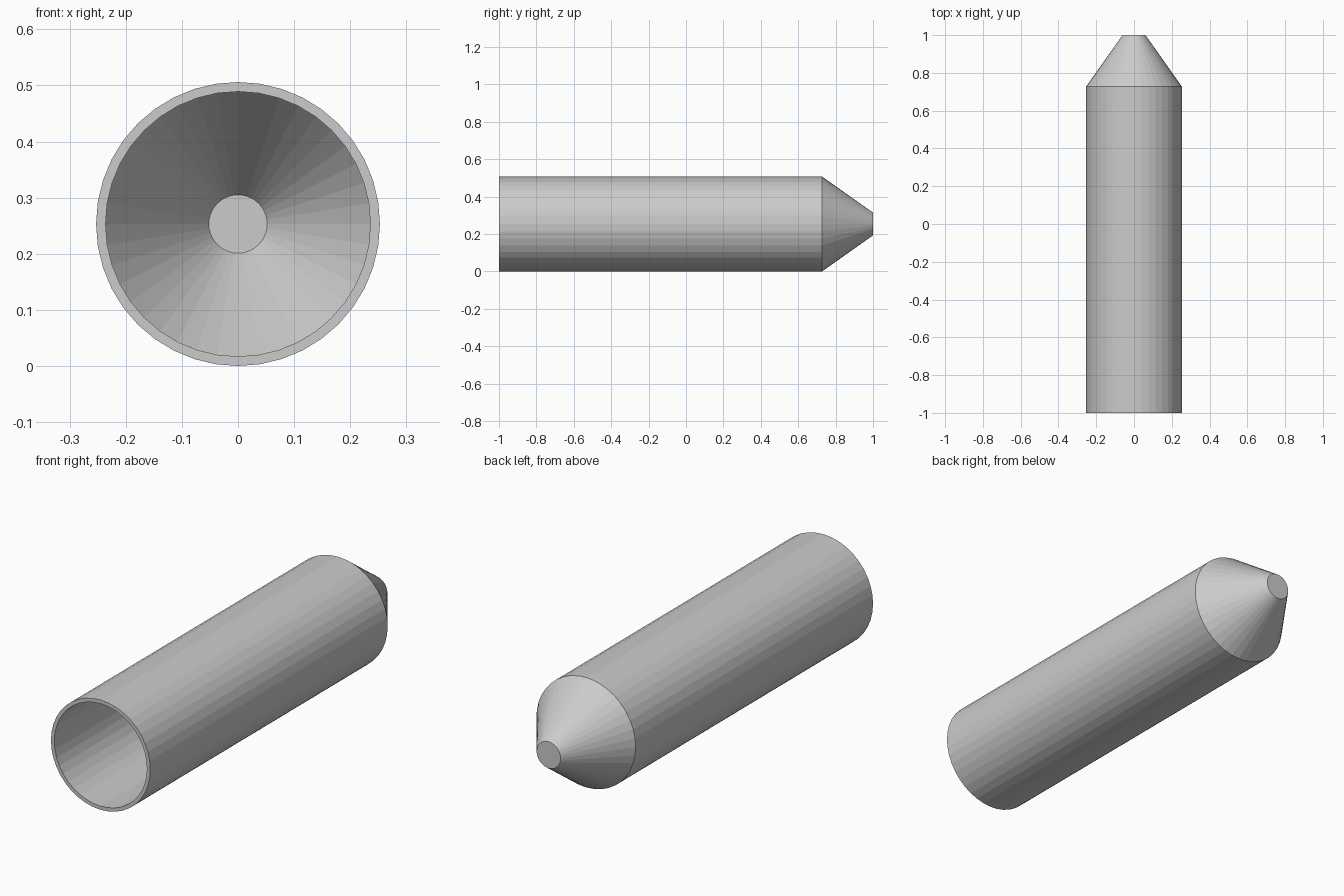
import bpy, bmesh
from math import cos, sin, tau

if "Cube" in bpy.data.objects:
    bpy.data.objects.remove(bpy.data.objects["Cube"])

SIDES = 40
RADIUS = 0.253

# Profile as (radius, y): outer tip, shoulder, open rim, then the inner wall back to the tip
PROFILE = [(0.061, 1.0), (RADIUS, 0.728), (RADIUS, -1.0),
           (0.236, -1.0), (0.236, 0.723), (0.052, 0.983)]


def lathe_along_y(name, profile, sides, centre_z):
    bm = bmesh.new()
    rings = []
    for r, y in profile:
        rings.append([bm.verts.new((r * cos(tau * i / sides), y,
                                    centre_z + r * sin(tau * i / sides)))
                      for i in range(sides)])
    for a, b in zip(rings, rings[1:]):
        for i in range(sides):
            j = (i + 1) % sides
            bm.faces.new((a[i], a[j], b[j], b[i]))
    # Flat caps on the outside and inside of the tip
    bm.faces.new(rings[0])
    bm.faces.new(rings[-1])
    bmesh.ops.recalc_face_normals(bm, faces=bm.faces)
    mesh = bpy.data.meshes.new(name)
    bm.to_mesh(mesh)
    bm.free()
    obj = bpy.data.objects.new(name, mesh)
    bpy.context.collection.objects.link(obj)
    return obj


# Hollow tube with a tapered, closed tip
lathe_along_y("tapered_tube", PROFILE, SIDES, RADIUS)
